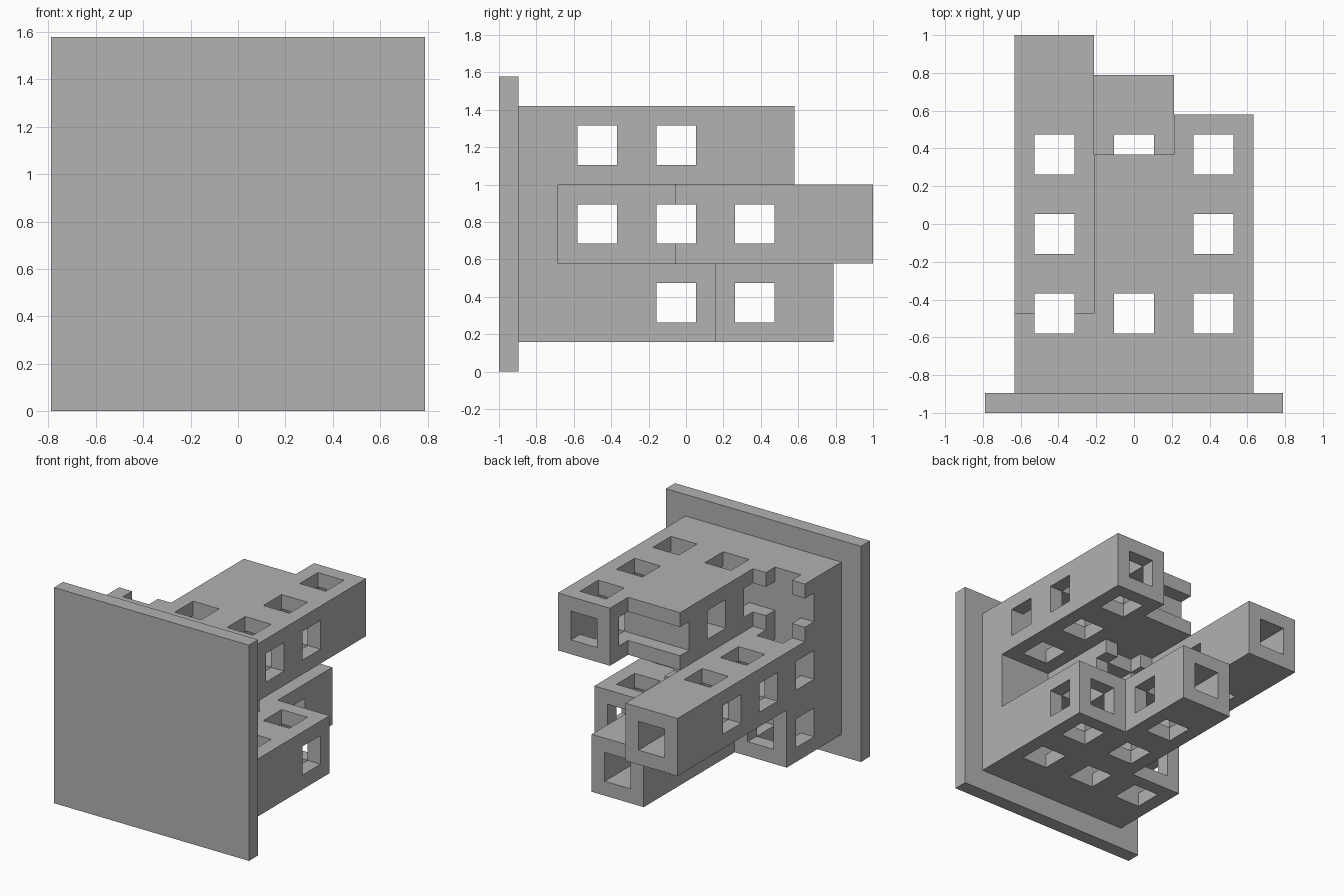
import bpy, bmesh
from mathutils import Vector

cube = bpy.data.objects.get("Cube")
if cube:
    bpy.data.objects.remove(cube, do_unlink=True)

U = 2 / 19                                  # one grid unit
ORIGIN = Vector((-6, -8.5, 1.5))            # lower front corner of the bar block
# Bar lengths, rows bottom to top, columns from -x to +x
LENGTHS = [[6, 16, 10], [18, 8, 2], [4, 12, 14]]

grey = bpy.data.materials.new("plain grey")
colour = (0.445, 0.445, 0.445, 1)
grey.use_nodes = True
grey.diffuse_color = colour
grey.node_tree.nodes["Principled BSDF"].inputs["Base Color"].default_value = colour


def add_object(name, bm):
    bmesh.ops.recalc_face_normals(bm, faces=bm.faces)
    mesh = bpy.data.meshes.new(name)
    bm.to_mesh(mesh)
    bm.free()
    mesh.materials.append(grey)
    obj = bpy.data.objects.new(name, mesh)
    bpy.context.collection.objects.link(obj)


def is_tunnel(i, j, k, col, row):
    """Square tunnels run along each axis through the middle of the cells."""
    in_x, in_z = i % 4 in (1, 2), k % 4 in (1, 2)
    node = (j + 1) // 4
    in_y = (j + 1) % 4 < 2 and 1 <= node <= 3
    top_middle = (col, row) == (1, 2)
    closed_side = i == 11 and (row, node) in ((2, 3), (0, 1))
    upright = in_x and in_y and not (top_middle and node > 1)
    sideways = in_z and in_y and not closed_side
    lengthwise = in_x and in_z and j >= 3 and not top_middle
    return upright or sideways or lengthwise


def is_solid(i, j, k):
    if not (0 <= i < 12 and 0 <= k < 12):
        return False
    col, row = i // 4, k // 4
    return j < LENGTHS[row][col] and not is_tunnel(i, j, k, col, row)


# Square front plate
bm = bmesh.new()
bmesh.ops.create_cube(bm, size=1)
bmesh.ops.scale(bm, vec=(15 * U, U, 15 * U), verts=bm.verts)
bmesh.ops.translate(bm, vec=(0, -9 * U, 7.5 * U), verts=bm.verts)
add_object("front_plate", bm)

# Nine pierced bars of different lengths, as one skin
bm = bmesh.new()
corners = {}


def corner(p):
    key = tuple(p)
    if key not in corners:
        corners[key] = bm.verts.new((Vector(p) + ORIGIN) * U)
    return corners[key]


for i in range(12):
    for j in range(18):
        for k in range(12):
            if not is_solid(i, j, k):
                continue
            for axis in range(3):
                for side in (0, 1):
                    near = [i, j, k]
                    near[axis] += 2 * side - 1
                    if is_solid(*near):
                        continue
                    loop = []
                    for a, b in ((0, 0), (1, 0), (1, 1), (0, 1)):
                        p = [i, j, k]
                        p[axis] += side
                        p[(axis + 1) % 3] += a
                        p[(axis + 2) % 3] += b
                        loop.append(corner(p))
                    bm.faces.new(loop if side else loop[::-1])
add_object("pierced_bars", bm)
